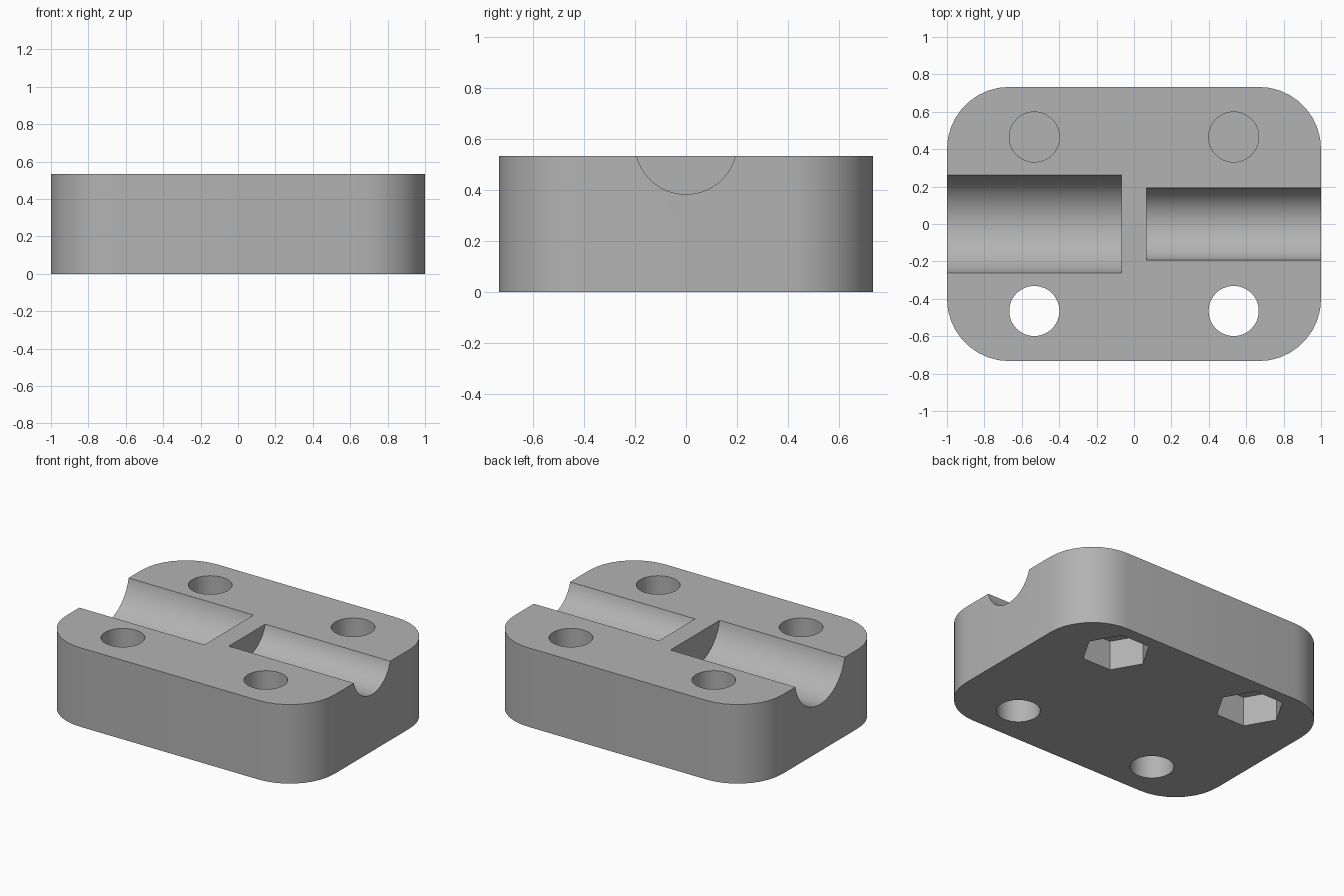
import bpy, bmesh, math
from mathutils import Matrix

if "Cube" in bpy.data.objects:
    bpy.data.objects.remove(bpy.data.objects["Cube"], do_unlink=True)

HX, HY, H, R = 1.0, 0.733, 0.533, 0.333      # half sizes, height, corner radius
HOLE_X, HOLE_Y, HOLE_R = 0.533, 0.465, 0.134
NUT_R, NUT_DEPTH, SKIN = 0.213, 0.2, 0.02

grey = bpy.data.materials.new("plain grey")
grey.use_nodes = True
colour = (0.45, 0.45, 0.45, 1)
grey.diffuse_color = colour
grey.node_tree.nodes["Principled BSDF"].inputs["Base Color"].default_value = colour


def finish(name, bm):
    mesh = bpy.data.meshes.new(name)
    bm.to_mesh(mesh)
    bm.free()
    mesh.materials.append(grey)
    obj = bpy.data.objects.new(name, mesh)
    bpy.context.collection.objects.link(obj)
    return obj


def prism(name, sides, radius, start, end, x=0, y=0, axis="Z", z=0):
    """Cylinder or hexagon running from start to end along Z or X."""
    bm = bmesh.new()
    place = Matrix.Translation((x, y, (start + end) / 2))
    if axis == "X":
        place = Matrix.Translation(((start + end) / 2, y, z)) @ Matrix.Rotation(math.pi / 2, 4, "Y")
    bmesh.ops.create_cone(bm, cap_ends=True, segments=sides, radius1=radius,
                          radius2=radius, depth=end - start, matrix=place)
    return finish(name, bm)


# Block with rounded upright edges
bm = bmesh.new()
bmesh.ops.create_cube(bm, size=1, matrix=Matrix.Translation((0, 0, H / 2))
                      @ Matrix.Diagonal((2 * HX, 2 * HY, H, 1)))
upright = [e for e in bm.edges if abs(e.verts[0].co.z - e.verts[1].co.z) > 0.1]
bmesh.ops.bevel(bm, geom=upright, offset=R, segments=9, profile=0.5, affect="EDGES")
block = finish("clamp_block", bm)

# Rod grooves, whose axis lies just above the top face
cutters = [
    prism("wide_groove_cutter", 64, 0.267, -1.2, -0.067, axis="X", z=H + 0.05),
    prism("narrow_groove_cutter", 64, 0.2, 0.067, 1.2, axis="X", z=H + 0.05),
]

# Front through holes; back holes stop at a thin skin above hexagonal nut pockets
for side, x in (("right", -HOLE_X), ("left", HOLE_X)):
    cutters += [
        prism(f"front_{side}_hole_cutter", 48, HOLE_R, -0.1, H + 0.1, x, -HOLE_Y),
        prism(f"back_{side}_hole_cutter", 48, HOLE_R, NUT_DEPTH + SKIN, H + 0.1, x, HOLE_Y),
        prism(f"back_{side}_nut_cutter", 6, NUT_R, -0.1, NUT_DEPTH, x, HOLE_Y),
    ]
    # Hexagon corners point along x
    nut = cutters[-1].data
    centre = Matrix.Translation((x, HOLE_Y, 0))
    nut.transform(centre @ Matrix.Rotation(math.pi / 2, 4, "Z") @ centre.inverted())

for obj in bpy.context.selected_objects:
    obj.select_set(False)
bpy.context.view_layer.objects.active = block
block.select_set(True)
for cutter in cutters:
    mod = block.modifiers.new(cutter.name, "BOOLEAN")
    mod.operation = "DIFFERENCE"
    mod.solver = "EXACT"
    mod.object = cutter
    bpy.ops.object.modifier_apply(modifier=mod.name)
for cutter in cutters:
    bpy.data.objects.remove(cutter, do_unlink=True)

bpy.ops.object.shade_smooth_by_angle(angle=math.radians(30))
